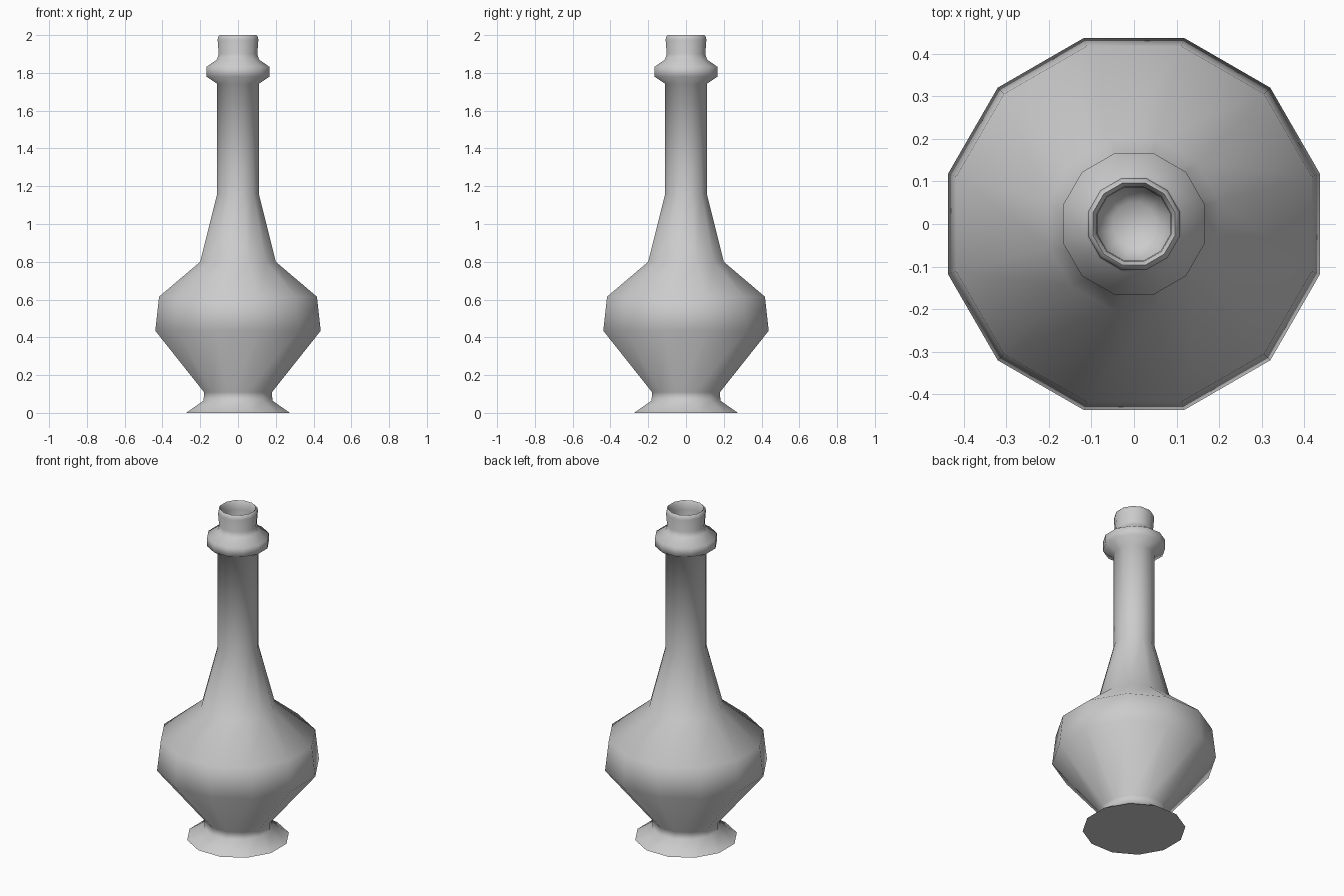
import bpy, bmesh, math

cube = bpy.data.objects.get("Cube")
if cube:
    bpy.data.objects.remove(cube, do_unlink=True)

SIDES = 12
FLAT = 1 / math.cos(math.pi / SIDES)  # half-width across flats to corner radius

grey = bpy.data.materials.new("plain grey")
grey.use_nodes = True
grey.diffuse_color = (0.6, 0.6, 0.6, 1)
grey.node_tree.nodes["Principled BSDF"].inputs["Base Color"].default_value = (0.6, 0.6, 0.6, 1)


def lathe(name, profile):
    """Turn (half-width, height) points into a closed faceted solid."""
    bm = bmesh.new()
    rings = []
    for w, z in profile:
        ring = []
        for i in range(SIDES):
            a = (i + 0.5) * 2 * math.pi / SIDES
            ring.append(bm.verts.new((w * FLAT * math.cos(a), w * FLAT * math.sin(a), z)))
        rings.append(ring)
    for low, high in zip(rings, rings[1:]):
        for i in range(SIDES):
            j = (i + 1) % SIDES
            bm.faces.new((low[i], low[j], high[j], high[i]))
    bm.faces.new(rings[0][::-1])
    bm.faces.new(rings[-1])
    mesh = bpy.data.meshes.new(name)
    bm.to_mesh(mesh)
    bm.free()
    mesh.materials.append(grey)
    obj = bpy.data.objects.new(name, mesh)
    bpy.context.collection.objects.link(obj)
    bpy.ops.object.select_all(action='DESELECT')
    obj.select_set(True)
    bpy.context.view_layer.objects.active = obj
    bpy.ops.object.shade_smooth_by_angle(angle=math.radians(75))
    return obj


# Profile from the underside, up the outside, over the lip and down the inside
foot = [(0.275, 0), (0.182, 0.065), (0.18, 0.11)]
belly = [(0.438, 0.435), (0.418, 0.615), (0.2, 0.8)]
neck = [(0.11, 1.16), (0.11, 1.742)]
collar = [(0.167, 1.78), (0.167, 1.832), (0.112, 1.87)]
lip = [(0.102, 1.9), (0.108, 1.975), (0.104, 1.993), (0.097, 2.0), (0.088, 1.985)]
bore = [(0.086, 1.95), (0.086, 1.7), (0.05, 1.66)]

lathe("bottle", foot + belly + neck + collar + lip + bore)
